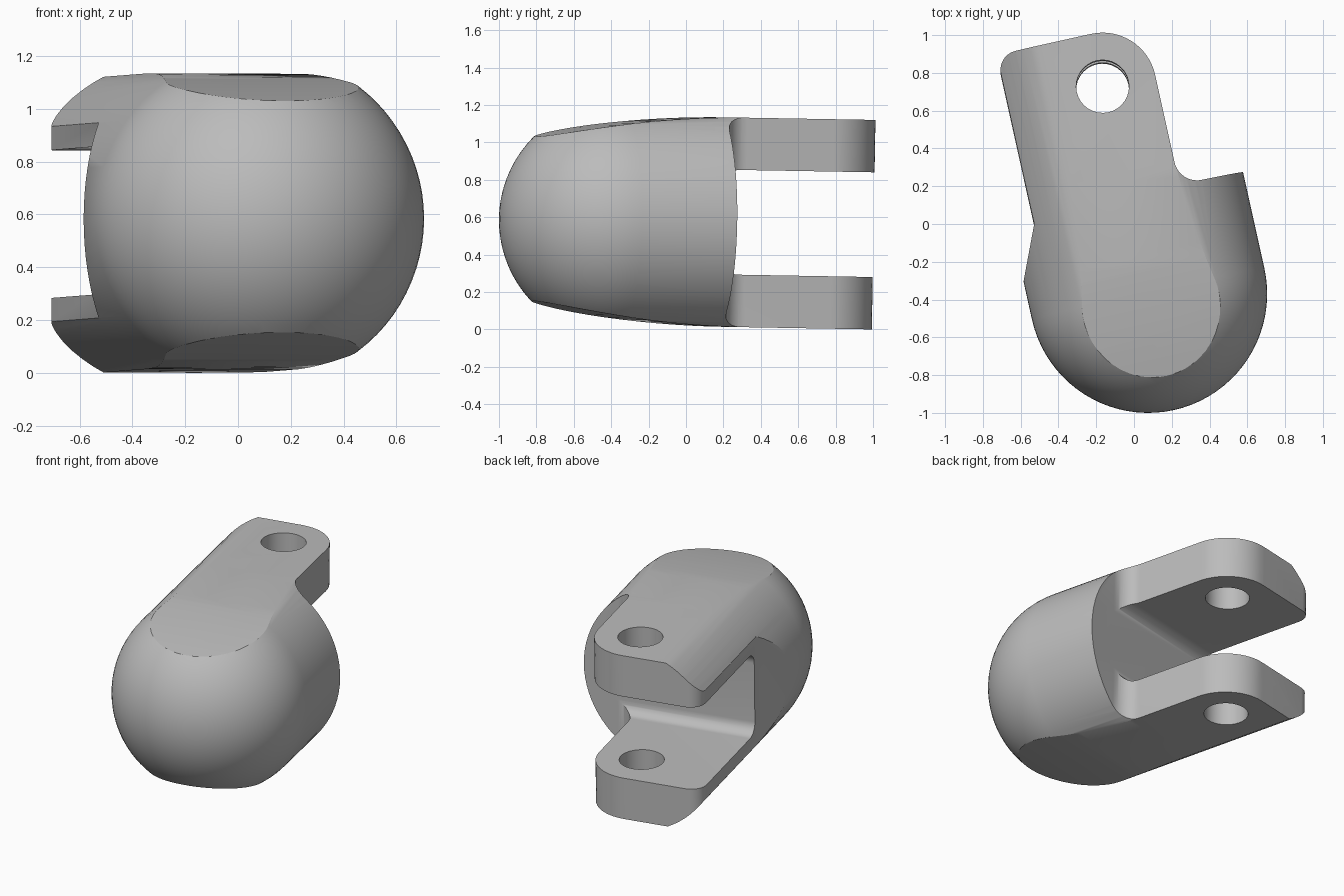
import bpy, bmesh
from math import sin, cos, pi, radians
from mathutils import Matrix, Vector

if "Cube" in bpy.data.objects:
    bpy.data.objects.remove(bpy.data.objects["Cube"])

RADIUS = 0.63      # rounded body
WALL = 0.52        # shoulder and slot floor along the axis
HALF = 0.56        # half height over the arms
SLOT = 0.28        # half height of the slot
HOLE_Y = 1.115

grey = bpy.data.materials.new("plain grey")
grey.use_nodes = True
grey.diffuse_color = (0.5, 0.5, 0.5, 1)
grey.node_tree.nodes["Principled BSDF"].inputs["Base Color"].default_value = (0.5, 0.5, 0.5, 1)


def arc(cx, cy, r, start, end, steps=12):
    """Points on an arc, angles in degrees."""
    angles = [radians(start + (end - start) * i / steps) for i in range(steps + 1)]
    return [(round(cx + r * cos(a), 5), round(cy + r * sin(a), 5)) for a in angles]


def finish(bm, name):
    bmesh.ops.recalc_face_normals(bm, faces=bm.faces)
    mesh = bpy.data.meshes.new(name)
    bm.to_mesh(mesh)
    bm.free()
    mesh.materials.append(grey)
    obj = bpy.data.objects.new(name, mesh)
    bpy.context.collection.objects.link(obj)
    return obj


def prism(name, outline, place, push):
    """Extrude a flat outline; place maps its points into space."""
    bm = bmesh.new()
    face = bm.faces.new([bm.verts.new(place(a, b)) for a, b in outline])
    new = bmesh.ops.extrude_face_region(bm, geom=[face])["geom"]
    bmesh.ops.translate(bm, vec=push, verts=[g for g in new if isinstance(g, bmesh.types.BMVert)])
    return finish(bm, name)


def combine(target, cutter, operation):
    mod = target.modifiers.new(cutter.name, "BOOLEAN")
    mod.operation = operation
    mod.solver = "EXACT"
    mod.object = cutter
    bpy.context.view_layer.objects.active = target
    bpy.ops.object.modifier_apply(modifier=mod.name)
    bpy.data.objects.remove(cutter)


# Body: round nose running into a straight barrel, spun about its axis
profile = arc(0, 0, RADIUS, -90, 0, 20) + [(RADIUS, 1.7), (0, 1.7)]
bm = bmesh.new()
verts = [bm.verts.new((x, y, 0)) for x, y in profile]
edges = [bm.edges.new(pair) for pair in zip(verts, verts[1:])]
bmesh.ops.spin(bm, geom=verts + edges, cent=(0, 0, 0), axis=(0, 1, 0),
               angle=2 * pi, steps=80, use_duplicate=False)
bmesh.ops.remove_doubles(bm, verts=bm.verts, dist=1e-4)
body = finish(bm, "clevis_body")

# Plan outline: shoulder, filleted arm with rounded tip, chamfered far side
plan = [(-0.8, -0.8), (0.8, -0.8), (0.8, WALL)]
plan += arc(0.285 + 0.12, WALL + 0.12, 0.12, 270, 180)
plan += arc(0, HOLE_Y, 0.285, 0, 90, 16)
plan += arc(-0.41, 1.3, 0.1, 90, 180)
plan += [(-0.51, 0.486), (-0.8, -0.19)]
combine(body, prism("plan_cutter", plan, lambda a, b: (a, b, -1), Vector((0, 0, 2))), "INTERSECT")

# Side outline: gently arched flats, two arms and the filleted slot
ends = [-0.8 + 1.45 * i / 16 for i in range(17)]
upper = [(y, HALF - (0.65 - y) ** 2 / 10) for y in ends]
upper += [(1.6, HALF), (1.6, SLOT)] + arc(WALL + 0.08, SLOT - 0.08, 0.08, 90, 180)
side = upper + [(y, -z) for y, z in reversed(upper)]
combine(body, prism("side_cutter", side, lambda a, b: (-1, a, b), Vector((2, 0, 0))), "INTERSECT")

# Pin hole through both arms
hole = arc(0, HOLE_Y, 0.14, 0, 360, 32)[:-1]
combine(body, prism("hole_cutter", hole, lambda a, b: (a, b, -1), Vector((0, 0, 2))), "DIFFERENCE")

# Turn, tilt slightly and stand on the ground
body.data.transform(Matrix.Translation((0.075, -0.37, 0.582))
                    @ Matrix.Rotation(radians(-1), 4, "X")
                    @ Matrix.Rotation(radians(12.5), 4, "Z"))
low = min(v.co.z for v in body.data.vertices)
body.data.transform(Matrix.Translation((0, 0, -low)))

bpy.ops.object.select_all(action="DESELECT")
body.select_set(True)
bpy.context.view_layer.objects.active = body
bpy.ops.object.shade_smooth_by_angle(angle=radians(30))
